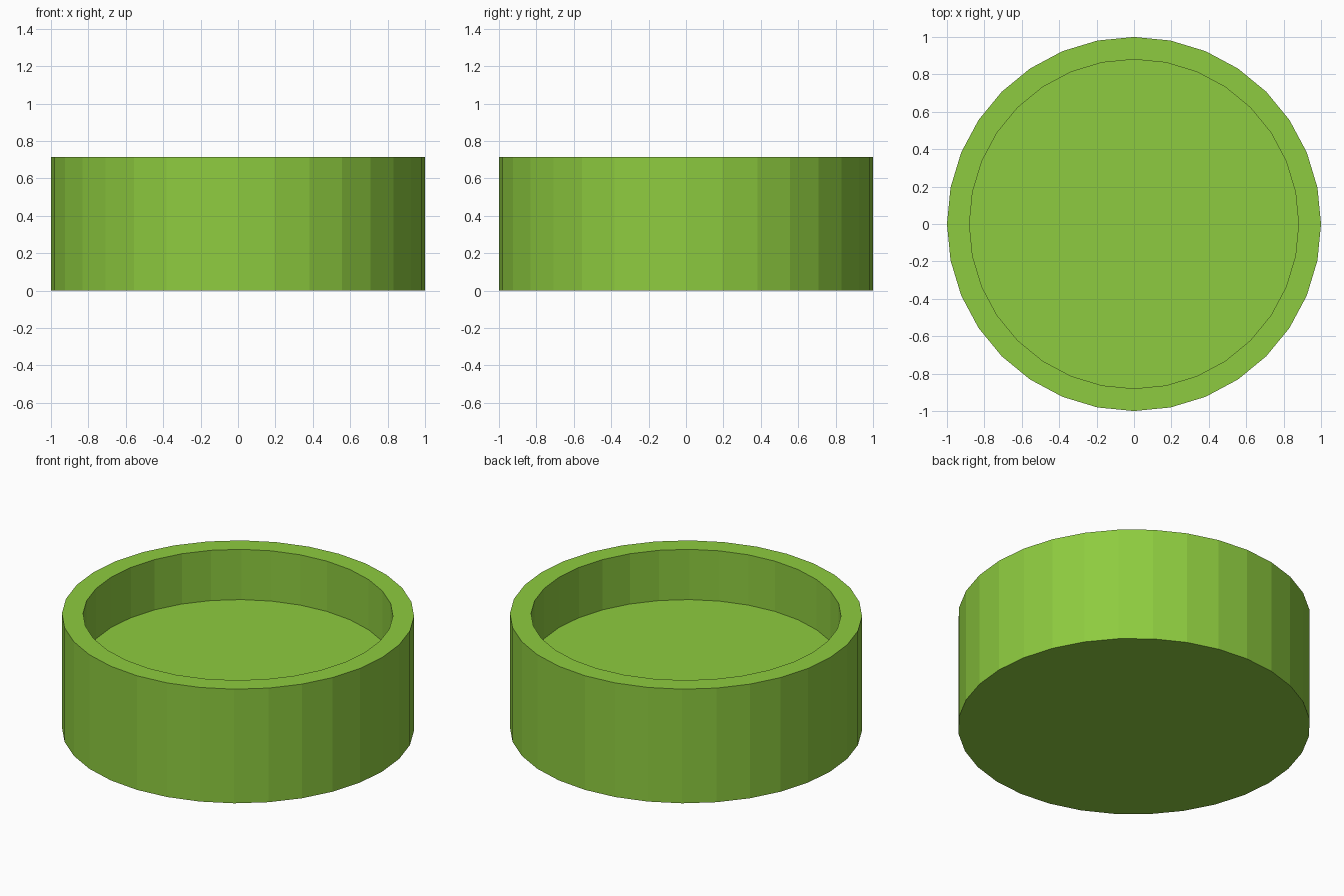
import bpy, bmesh
from math import cos, sin, pi

if "Cube" in bpy.data.objects:
    bpy.data.objects.remove(bpy.data.objects["Cube"])

SIDES = 32
# Profile (radius, z): outer bottom, outer top, inner rim, recessed floor
PROFILE = [(1.0, 0.0), (1.0, 0.715), (0.88, 0.715), (0.88, 0.40)]

bm = bmesh.new()
rings = [[bm.verts.new((r * cos(2 * pi * i / SIDES), r * sin(2 * pi * i / SIDES), z))
          for i in range(SIDES)] for r, z in PROFILE]

# Outer wall, rim and inner wall
for a, b in zip(rings, rings[1:]):
    for i in range(SIDES):
        j = (i + 1) % SIDES
        bm.faces.new((a[i], a[j], b[j], b[i]))

# Underside and recessed floor
bm.faces.new(rings[0][::-1])
bm.faces.new(rings[-1])

mesh = bpy.data.meshes.new("round_tray")
bm.to_mesh(mesh)
bm.free()
tray = bpy.data.objects.new("round_tray", mesh)
bpy.context.collection.objects.link(tray)

# Green colour
green = bpy.data.materials.new("green")
green.diffuse_color = (0.27, 0.60, 0.05, 1.0)
green.use_nodes = True
green.node_tree.nodes["Principled BSDF"].inputs["Base Color"].default_value = green.diffuse_color
mesh.materials.append(green)
